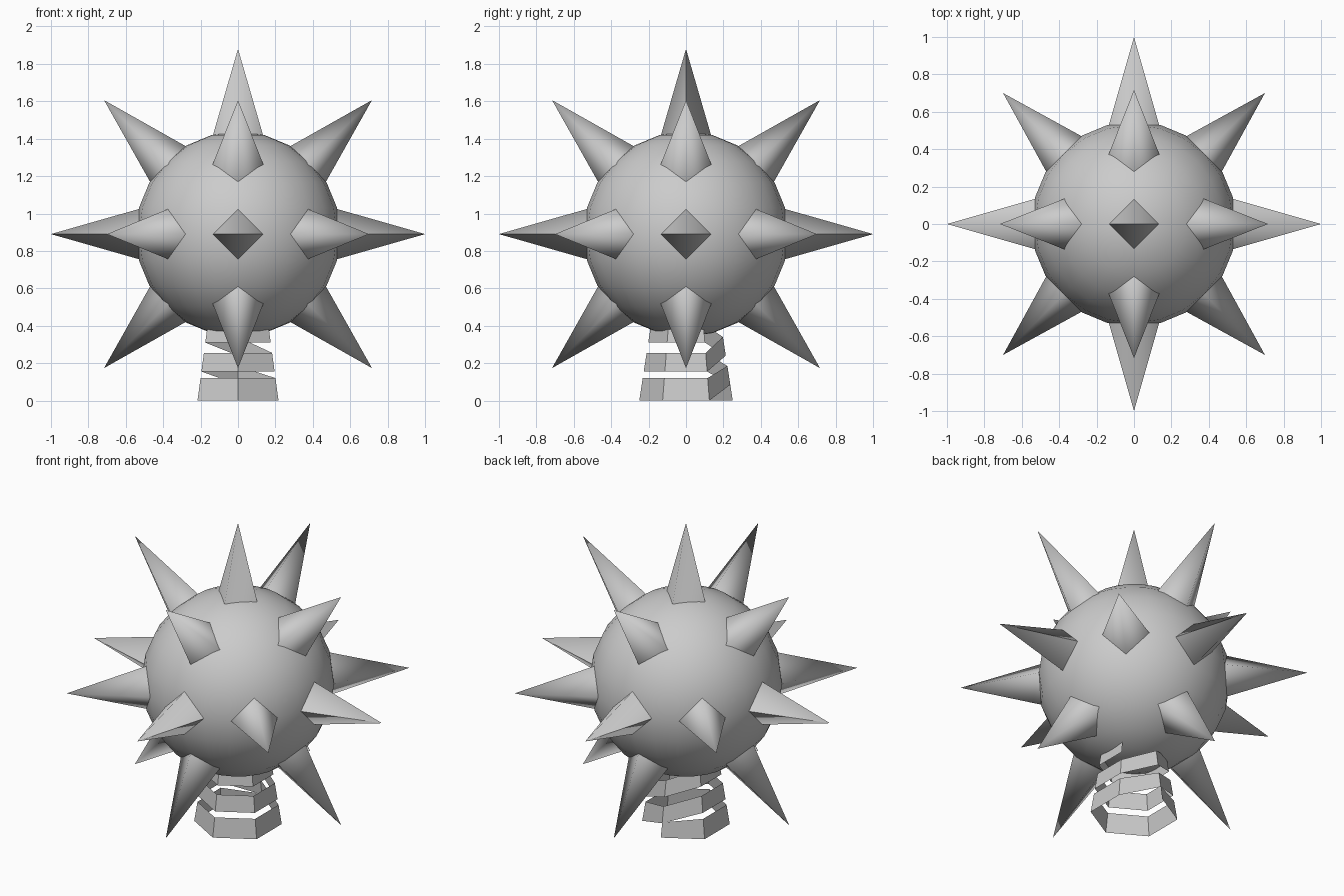
import bpy
import bmesh
from math import cos, sin, radians
from mathutils import Vector

if "Cube" in bpy.data.objects:
    bpy.data.objects.remove(bpy.data.objects["Cube"], do_unlink=True)

CENTRE = Vector((0, 0, 0.89))

grey = bpy.data.materials.new("plain_grey")
grey.use_nodes = True
grey.diffuse_color = (0.6, 0.6, 0.6, 1)
grey.node_tree.nodes["Principled BSDF"].inputs["Base Color"].default_value = (0.6, 0.6, 0.6, 1)


def add_object(name, bm, smooth):
    mesh = bpy.data.meshes.new(name)
    for f in bm.faces:
        f.smooth = smooth
    bm.to_mesh(mesh)
    bm.free()
    mesh.materials.append(grey)
    obj = bpy.data.objects.new(name, mesh)
    bpy.context.collection.objects.link(obj)
    return obj


# Round ball
bm = bmesh.new()
bmesh.ops.create_uvsphere(bm, u_segments=24, v_segments=12, radius=0.548)
add_object("ball", bm, True).location = CENTRE


# Four-sided spike whose root is sunk into the ball
def add_spike(name, direction, reach, sharp_sides):
    d = Vector(direction).normalized()
    side = Vector((0, 0, 1)).cross(d)
    side = side.normalized() if side.length > 0.01 else Vector((1, 0, 0))
    up = d.cross(side)
    root, half = 0.45, 0.157
    bm = bmesh.new()
    tip = bm.verts.new(d * reach)
    ring = [bm.verts.new(d * root + o * half) for o in (side, up, -side, -up)]
    for i in range(4):
        bm.faces.new((tip, ring[i], ring[(i + 1) % 4]))
    if sharp_sides:
        for i in (0, 2):
            bm.edges.get((tip, ring[i])).smooth = False
    add_object(name, bm, True).location = CENTRE


# Spikes along the axes and the diagonals between them, none straight down
count = 0
for x in (-1, 0, 1):
    for y in (-1, 0, 1):
        for z in (-1, 0, 1):
            axes = abs(x) + abs(y) + abs(z)
            if axes not in (1, 2) or (x, y, z) == (0, 0, -1):
                continue
            count += 1
            reach = 1.013 if axes == 2 and z else (0.99 if z or axes == 2 else 1.0)
            add_spike(f"spike_{count}", (x, y, z), reach, axes == 1)


# Six-sided ribbon spring: each turn is level, then climbs across the back
bm = bmesh.new()
pairs = []
for turn, height in enumerate((0.12, 0.10, 0.10)):
    for step in range(6):
        low = turn * 0.155
        if step == 0 and turn > 0:
            low -= 0.07
        tall = 0.09 if turn == 0 and step == 0 else height
        a = radians(90 + 60 * step)
        pair = []
        for z in (low, low + tall):
            r = 0.25 - 0.155 * z
            pair.append(bm.verts.new((r * cos(a), r * sin(a), z)))
        pairs.append(pair)
for (a, b), (c, d) in zip(pairs, pairs[1:]):
    bm.faces.new((a, c, d, b))
add_object("spring", bm, False)
